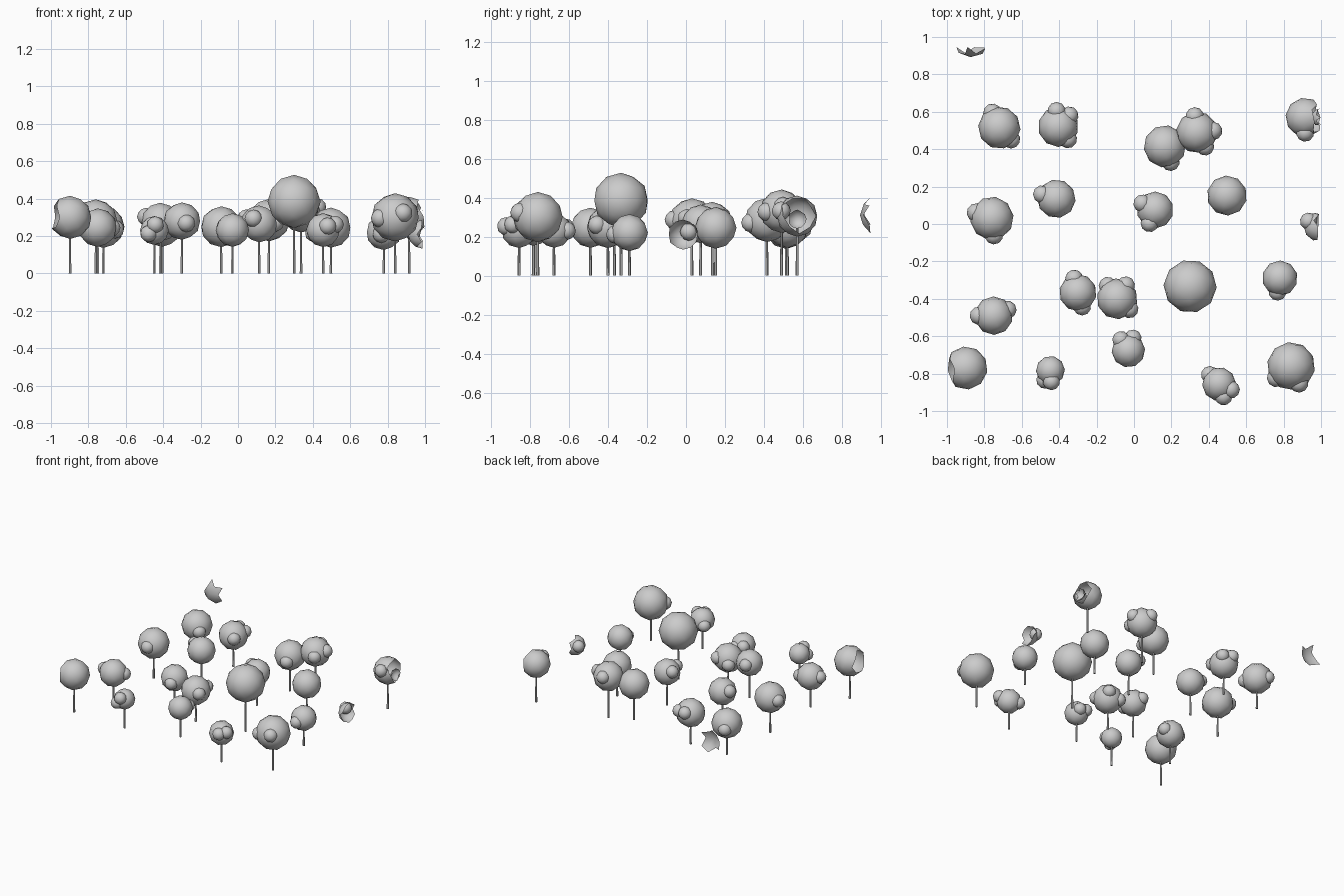
import bpy, bmesh, math, random
from mathutils import Matrix

if "Cube" in bpy.data.objects:
    bpy.data.objects.remove(bpy.data.objects["Cube"])

random.seed(4)
LIMIT_X, LIMIT_Y = 0.997, 0.947   # edge of the cropped orchard


def finish(bm, name):
    me = bpy.data.meshes.new(name)
    bm.to_mesh(me)
    bm.free()
    ob = bpy.data.objects.new(name, me)
    bpy.context.collection.objects.link(ob)
    return ob


def ball(bm, x, y, z, r):
    # low-poly leaf ball with a random turn
    mat = Matrix.Translation((x, y, z)) @ Matrix.Rotation(random.uniform(0, 6.28), 4, 'Z')
    bmesh.ops.create_icosphere(bm, subdivisions=2, radius=r * 1.03, matrix=mat)


def crown(name, x, y, z, r, lump_angles):
    bm = bmesh.new()
    ball(bm, x, y, z, r)
    # small side lumps set around the crown at the given compass angles
    for deg in lump_angles:
        a = math.radians(deg)
        d = r * 0.8
        ball(bm, x + d * math.cos(a), y + d * math.sin(a),
             z + random.uniform(-.02, .035), .037 + r * .1)
    # whole faces crossing the plot edge are missing, leaving jagged open shells
    gone = [f for f in bm.faces
            if any(abs(v.co.x) > LIMIT_X or v.co.y > LIMIT_Y for v in f.verts)]
    bmesh.ops.delete(bm, geom=gone, context='FACES')
    for f in bm.faces:
        f.smooth = True
    return finish(bm, name)


def trunk(name, x, y, top):
    bm = bmesh.new()
    bmesh.ops.create_cone(bm, cap_ends=True, segments=6, radius1=0.008, radius2=0.005,
                          depth=top, matrix=Matrix.Translation((x, y, top / 2)))
    return finish(bm, name)


# x, y, crown height, crown radius, lump angles
trees = [
    (-.72, .515, .25, .11, (-45, 115)),
    (-.405, .52, .25, .105, (96, 45, -52)),
    (.165, .415, .285, .11, (-70,)),
    (.337, .49, .33, .108, (98, 5, -60)),
    (.915, .57, .305, .102, (-90, 0)),
    (-.76, .03, .28, .113, (160, -83)),
    (-.415, .135, .275, .1, (163,)),
    (.113, .075, .265, .096, (153, -113)),
    (.497, .152, .245, .104, ()),
    (-.3, -.367, .28, .097, (105, -73)),
    (-.09, -.4, .25, .106, (126, 57, -40)),
    (.3, -.333, .385, .138, ()),
    (.78, -.29, .22, .092, (-100,)),
    (-.75, -.49, .245, .1, (180, 23)),
    (-.898, -.77, .3, .112, ()),
    (-.447, -.783, .23, .075, (-85, -120)),
    (-.03, -.677, .232, .087, (124, 70)),
    (.455, -.856, .232, .088, (135, -25, -70)),
    (.84, -.76, .3, .125, (-142, -65)),
]

for i, (x, y, z, r, lumps) in enumerate(trees):
    trunk(f"trunk_{i + 1}", x, y, z)
    crown(f"crown_{i + 1}", x, y, z, r, lumps)

# crown remnants at the plot edge, without trunks
crown("edge_crown_right", .985, -.015, .21, .075, (150,))
crown("edge_crown_back", -.87, 1.0, .31, .105, ())
